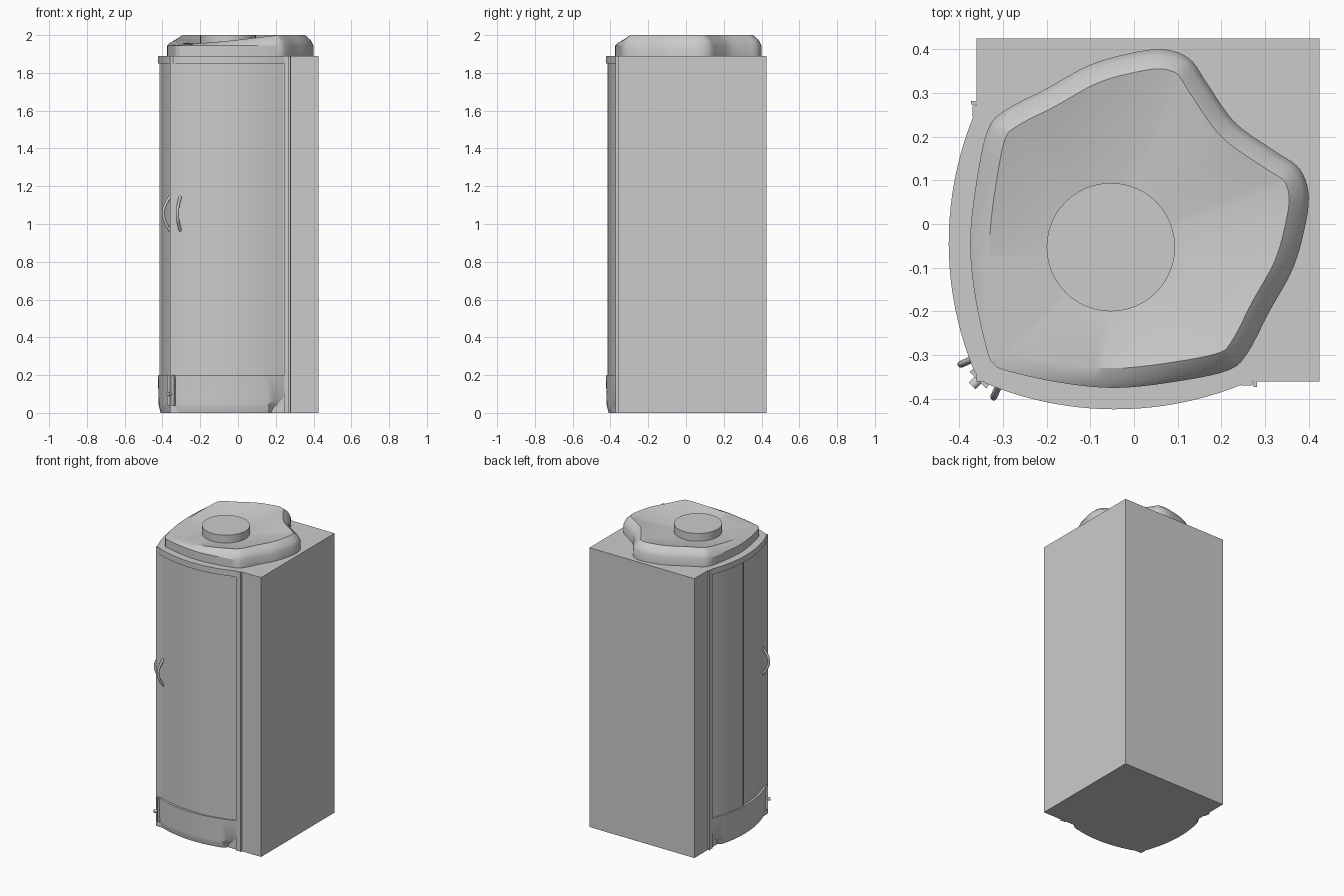
import bpy, bmesh, math
from mathutils import Vector

if "Cube" in bpy.data.objects:
    bpy.data.objects.remove(bpy.data.objects["Cube"])

CX, CY, R = -0.043, 0.347, 0.771   # plan arc of the bowed front


def make(name, bm, smooth=True):
    bmesh.ops.recalc_face_normals(bm, faces=bm.faces)
    me = bpy.data.meshes.new(name)
    bm.to_mesh(me)
    bm.free()
    ob = bpy.data.objects.new(name, me)
    bpy.context.collection.objects.link(ob)
    if smooth:
        bpy.ops.object.select_all(action='DESELECT')
        bpy.context.view_layer.objects.active = ob
        ob.select_set(True)
        bpy.ops.object.shade_smooth_by_angle(angle=math.radians(28))
    return ob


def loft(name, rings, cap_top=True):
    bm = bmesh.new()
    vs = [[bm.verts.new(p) for p in r] for r in rings]
    n = len(vs[0])
    for a, b in zip(vs, vs[1:]):
        for i in range(n):
            j = (i + 1) % n
            bm.faces.new((a[i], a[j], b[j], b[i]))
    bm.faces.new(vs[0][::-1])
    if cap_top:
        bm.faces.new(vs[-1])
    return make(name, bm)


def prism(name, pts, z0, z1):
    return loft(name, [[(x, y, z) for x, y in pts] for z in (z0, z1)])


def swap(pts):
    return [(y, x) for x, y in pts]


def arc(x0, x1, off=0.0, n=20):
    r = R - off
    xs = [x0 + (x1 - x0) * i / n for i in range(n + 1)]
    return [(x, CY - math.sqrt(r * r - (x - CX) ** 2)) for x in xs]


def box(name, x0, x1, y0, y1, z0, z1):
    return prism(name, [(x0, y0), (x1, y0), (x1, y1), (x0, y1)], z0, z1)


# cabin body
box("cabin_body", -0.36, 0.425, -0.36, 0.425, 0, 1.89)

BACK = [(-0.3, 0.247), (-0.3, -0.3), (0.247, -0.3)]


def front_outline(off=0.0):
    a = arc(0.247, -0.34, off)
    return a + swap(a)[::-1] + BACK


# upper rail following the bowed front
prism("top_rail", front_outline(), 1.85, 1.89)

# tray skirt, its lower edge rising towards both ends
o_top, o_mid = front_outline(), front_outline(0.004)
o_toe, o_deep = front_outline(0.014), front_outline(0.045)
low, foot = [], []
for i, p in enumerate(o_mid):
    t = max(0, min(1, (max(p) - 0.165) / 0.08))
    low.append((*p, 0.04 + 0.07 * t))
    d, e = Vector(o_toe[i]), Vector(o_deep[i])
    foot.append((*d.lerp(e, min(1, t * 3)), 0))
loft("tray_skirt", [foot, [(x, y, 0.04) if z < 0.041 else
                           (x * 0.5 + f[0] * 0.5, y * 0.5 + f[1] * 0.5, 0.04)
                           for (x, y, z), f in zip(low, foot)],
                    [(x, y, z + 0.004) for x, y, z in low],
                    [(*p, 0.2) for p in o_top]])

# glass: sliding door and fixed pane on each side, with a slim stile between
for side, f in (("front", lambda p: p), ("left", swap)):
    def strip(name, x0, x1, off, depth, z0, z1, n=14):
        pts = arc(x0, x1, off, n) + arc(x1, x0, off + depth, n)
        prism(f"{side}_{name}", f(pts), z0, z1)
    strip("fixed_pane", -0.02, 0.25, 0.010, 0.02, 0.19, 1.86)
    strip("door", -0.349, -0.01, 0.014, 0.02, 0.19, 1.86)
    strip("stile", -0.024, -0.014, 0.008, 0.02, 0.19, 1.86, 2)
    # wall posts
    for k, (a, b, y) in enumerate(((0.245, 0.271, -0.369), (0.274, 0.281, -0.373))):
        prism(f"{side}_post_{k}", f([(a, y), (b, y), (b, -0.35), (a, -0.35)]), 0, 1.89)
    # bowed door handle
    cu = bpy.data.curves.new(f"{side}_handle", 'CURVE')
    cu.dimensions = '3D'
    cu.bevel_depth = 0.008
    cu.bevel_resolution = 2
    cu.use_fill_caps = True
    sp = cu.splines.new('POLY')
    sp.points.add(12)
    for i in range(13):
        t = i / 12
        s = math.sin(math.pi * t)
        x, y = f([(-0.305 - 0.016 * s, -0.36 - 0.036 * s)])[0]
        sp.points[i].co = (x, y, 0.965 + 0.18 * t, 1)
    bpy.context.collection.objects.link(bpy.data.objects.new(f"{side}_handle", cu))

# chamfered tray corner and its small knob
prism("tray_corner", [(-0.377, -0.338), (-0.338, -0.377), (-0.31, -0.33), (-0.33, -0.31)], 0.04, 0.2)
bpy.ops.mesh.primitive_cylinder_add(vertices=16, radius=0.011, depth=0.03,
                                    location=(-0.36, -0.36, 0.1),
                                    rotation=(math.pi / 2, 0, -math.pi / 4))
bpy.context.object.name = "tray_knob"

# roof canopy: half outline mirrored across the plan diagonal, then smoothed
half = [(0.205, 0.265), (0.165, 0.325), (0.125, 0.38), (0.06, 0.40), (-0.03, 0.386),
        (-0.11, 0.36), (-0.2, 0.31), (-0.295, 0.26), (-0.335, 0.215),
        (-0.36, 0.1), (-0.375, -0.04), (-0.363, -0.17), (-0.335, -0.295)]
ctrl = [Vector(p) for p in half + [(-0.32, -0.32)] + swap(half)[::-1] + [(0.232, 0.232)]]
n, SUB = len(ctrl), 5
plan = []
for i in range(n):
    p0, p1, p2, p3 = (ctrl[(i + k) % n] for k in (-1, 0, 1, 2))
    for s in range(SUB):
        t = s / SUB
        plan.append(0.5 * (2 * p1 + (p2 - p0) * t + (2 * p0 - 5 * p1 + 4 * p2 - p3) * t * t
                           + (3 * p1 - p0 - 3 * p2 + p3) * t ** 3))


def inset(d):
    out, m = [], len(plan)
    for i, p in enumerate(plan):
        t = (plan[(i + 2) % m] - plan[i - 2]).normalized()
        out.append(p + Vector((-t.y, t.x)) * d)
    return out


inner = inset(0.045)
tops = [min(2.0, 1.95 + 0.1 * (p.x + p.y + 0.58)) for p in inner]
C, RAD = Vector((-0.053, -0.053)), 0.147
rings = [[(*p, 1.885) for p in plan], [(*p, 1.945) for p in plan],
         [(*p, 1.945 + (z - 1.945) * 0.5) for p, z in zip(inset(0.014), tops)],
         [(*p, z) for p, z in zip(inner, tops)],
         [(*(C + (p - C).normalized() * RAD), 1.947) for p in inner]]
loft("roof_canopy", rings)

# round shower head cap
bpy.ops.mesh.primitive_cylinder_add(vertices=48, radius=RAD, depth=0.07, location=(C.x, C.y, 1.965))
bpy.context.object.name = "roof_disc"
bpy.ops.object.shade_smooth_by_angle()
